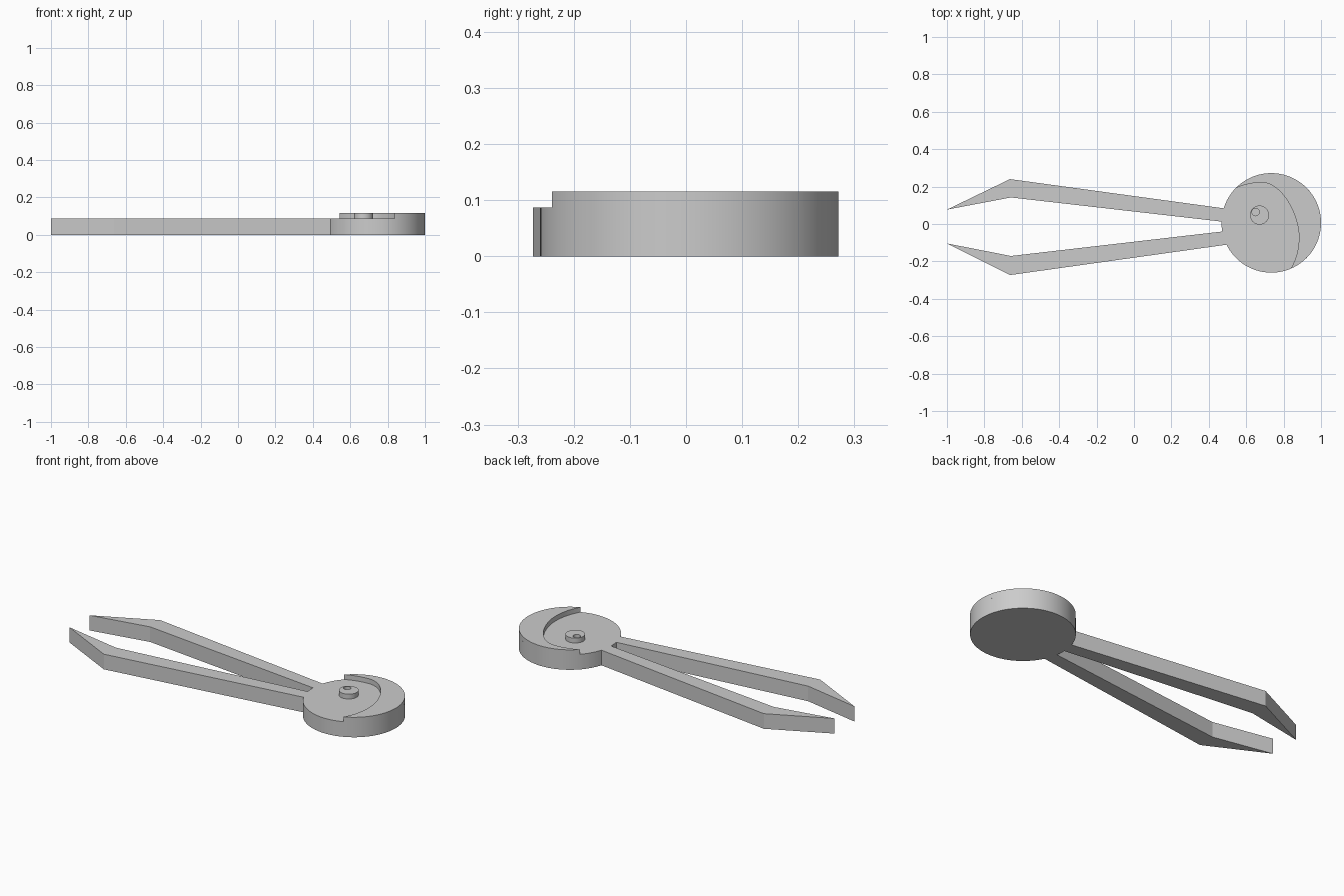
import bpy, bmesh, math
from mathutils import Vector
from mathutils.geometry import interpolate_bezier

cube = bpy.data.objects.get("Cube")
if cube:
    bpy.data.objects.remove(cube, do_unlink=True)

CENTRE = Vector((0.734, 0.006))
RADIUS = 0.266
BODY_TOP, RIM_TOP = 0.087, 0.115

grey = bpy.data.materials.new("plain grey")
grey.use_nodes = True
colour = (0.6, 0.6, 0.6, 1)
grey.diffuse_color = colour
grey.node_tree.nodes["Principled BSDF"].inputs["Base Color"].default_value = colour


def arc(start, end, count, centre=CENTRE, radius=RADIUS):
    """Points along a circle, angles in degrees."""
    points = []
    for i in range(count + 1):
        a = math.radians(start + (end - start) * i / count)
        points.append(centre + radius * Vector((math.cos(a), math.sin(a))))
    return points


def finish(name, bm):
    bmesh.ops.recalc_face_normals(bm, faces=bm.faces[:])
    mesh = bpy.data.meshes.new(name)
    bm.to_mesh(mesh)
    bm.free()
    mesh.materials.append(grey)
    obj = bpy.data.objects.new(name, mesh)
    bpy.context.collection.objects.link(obj)
    bpy.ops.object.select_all(action='DESELECT')
    obj.select_set(True)
    bpy.context.view_layer.objects.active = obj
    bpy.ops.object.shade_smooth_by_angle(angle=math.radians(12))
    return obj


def plate(name, outline, low, high):
    """Flat outline raised to a solid."""
    bm = bmesh.new()
    face = bm.faces.new([bm.verts.new((p[0], p[1], low)) for p in outline])
    raised = bmesh.ops.extrude_face_region(bm, geom=[face], use_keep_orig=True)
    for v in raised["geom"]:
        if isinstance(v, bmesh.types.BMVert):
            v.co.z = high
    return finish(name, bm)


# Body: round head with two bent, pointed arms in one outline
left_arm = [(-0.663, 0.24), (-1, 0.077), (-0.658, 0.142)]
right_arm = [(-0.658, -0.171), (-1, -0.104), (-0.663, -0.273)]
body = arc(-154, 163, 90) + left_arm + arc(178.5, 190, 4) + right_arm
plate("head_and_arms", body, 0, BODY_TOP)

# Raised crescent rim on the head
rim_outer = arc(-67, 136, 60)
top, side = Vector((0.684, 0.222)), Vector((0.882, -0.07))
curves = [
    (rim_outer[-1], (0.59, 0.212), (0.64, 0.222), top),
    (top, (0.79, 0.222), (0.882, 0.05), side),
    (side, (0.882, -0.14), (0.865, -0.19), rim_outer[0]),
]
rim_inner = []
for a, b, c, d in curves:
    rim_inner += interpolate_bezier(a, Vector(b), Vector(c), d, 17)[1:]
plate("crescent_rim", rim_outer + rim_inner[:-1], BODY_TOP, RIM_TOP)

# Pivot pin with an off-centre hole, lofted from rings
pin, hole = Vector((0.671, 0.048)), Vector((0.65, 0.064))
rings = [(pin, 0.051, BODY_TOP), (pin, 0.051, RIM_TOP),
         (hole, 0.02, RIM_TOP), (hole, 0.02, BODY_TOP + 0.003)]
bm = bmesh.new()
loops = []
for centre, radius, z in rings:
    circle = arc(0, 360, 40, centre, radius)[:-1]
    loops.append([bm.verts.new((p.x, p.y, z)) for p in circle])
for low, high in zip(loops, loops[1:]):
    for i in range(len(low)):
        j = (i + 1) % len(low)
        bm.faces.new((low[i], low[j], high[j], high[i]))
bm.faces.new(loops[0])
bm.faces.new(loops[-1])
finish("pivot_pin", bm)
